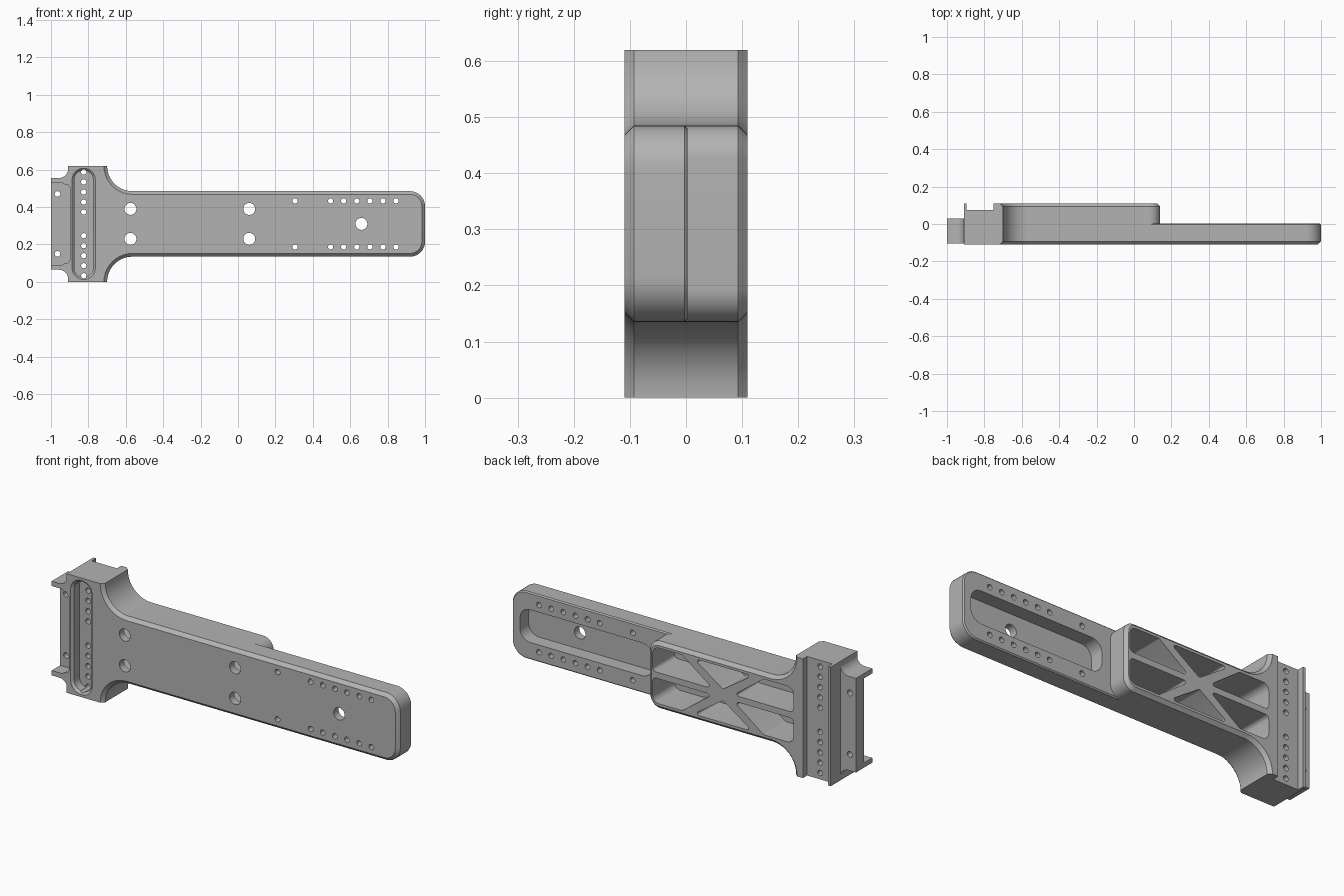
import bpy, bmesh, math
from mathutils import Vector

cube = bpy.data.objects.get("Cube")
if cube:
    bpy.data.objects.remove(cube, do_unlink=True)

MID = 0.31      # height of the symmetry line
FRONT, BACK = -0.11, 0.11

metal = bpy.data.materials.new("satin_grey")
metal.use_nodes = True
grey = (0.45, 0.45, 0.45, 1)
metal.diffuse_color = grey
metal.node_tree.nodes["Principled BSDF"].inputs["Base Color"].default_value = grey


def rounded(corners, steps=10):
    """Outline in x, z from (x, z, radius) corners, each filleted."""
    out = []
    n = len(corners)
    for i, (x, z, r) in enumerate(corners):
        p = Vector((x, z))
        if r == 0:
            out.append(p)
            continue
        a = (Vector(corners[i - 1][:2]) - p).normalized()
        b = (Vector(corners[(i + 1) % n][:2]) - p).normalized()
        half = a.angle(b) / 2
        centre = p + (a + b).normalized() * (r / math.sin(half))
        start = p + a * (r / math.tan(half)) - centre
        end = p + b * (r / math.tan(half)) - centre
        sweep = math.pi - 2 * half
        for k in range(steps + 1):
            t = k / steps
            w0, w1 = math.sin((1 - t) * sweep), math.sin(t * sweep)
            out.append(centre + (start * w0 + end * w1) / math.sin(sweep))
    return out


def inset(points, d):
    """Move a counter-clockwise outline inward by d."""
    out = []
    n = len(points)
    for i, p in enumerate(points):
        e0 = (p - points[i - 1]).normalized()
        e1 = (points[(i + 1) % n] - p).normalized()
        n0, n1 = Vector((-e0.y, e0.x)), Vector((-e1.y, e1.x))
        out.append(p + (n0 + n1) * (d / (1 + n0.dot(n1))))
    return out


def prism(name, outlines, rings):
    """Stack each outline along y; rings are (y, inset) pairs."""
    bm = bmesh.new()
    for outline in outlines:
        area = sum(outline[i - 1].cross(p) for i, p in enumerate(outline))
        pts = outline if area > 0 else outline[::-1]
        loops = [[bm.verts.new((p.x, y, p.y)) for p in (inset(pts, d) if d else pts)]
                 for y, d in rings]
        for low, high in zip(loops, loops[1:]):
            for i in range(len(low)):
                bm.faces.new((low[i - 1], low[i], high[i], high[i - 1]))
        bm.faces.new(loops[0])
        bm.faces.new(loops[-1])
    bmesh.ops.recalc_face_normals(bm, faces=bm.faces)
    mesh = bpy.data.meshes.new(name)
    bm.to_mesh(mesh)
    bm.free()
    obj = bpy.data.objects.new(name, mesh)
    mesh.materials.append(metal)
    bpy.context.collection.objects.link(obj)
    return obj


def rect(x0, x1, z0, z1, r=0):
    return rounded([(x0, z0, r), (x1, z0, r), (x1, z1, r), (x0, z1, r)])


def circle(x, z, r, n=20):
    return [Vector((x + r * math.cos(math.tau * k / n), z + r * math.sin(math.tau * k / n)))
            for k in range(n)]


def mirrored(half):
    """Close a lower half outline with its reflection about the middle."""
    return half + [(x, 2 * MID - z, r) for x, z, r in reversed(half)]


def combine(target, tool, operation):
    mod = target.modifiers.new(operation.lower(), "BOOLEAN")
    mod.operation, mod.object, mod.solver = operation, tool, "EXACT"
    bpy.context.view_layer.objects.active = target
    bpy.ops.object.modifier_apply(modifier=mod.name)
    bpy.data.objects.remove(tool, do_unlink=True)


def arm_outline(end, r):
    return rounded(mirrored([(-0.8, -0.05, 0), (-0.7, -0.05, 0),
                             (-0.7, 0.135, 0.135), (end, 0.135, r)]))


# Arm: long thin front layer and shorter thick back layer
C = 0.017
body = prism("bracket_body", [arm_outline(1, 0.08)],
             [(FRONT, C), (FRONT + C, 0), (-0.003, 0), (0.003, 0.006)])
combine(body, prism("back_layer", [arm_outline(0.14, 0.06)],
                    [(-0.03, 0), (BACK - C, 0), (BACK, C)]), "UNION")
combine(body, prism("height_limit", [rect(-1.2, 1.2, 0, 0.62)],
                    [(-0.3, 0), (0.3, 0)]), "INTERSECT")

# Head block
combine(body, prism("head", [rect(-0.91, -0.717, 0, 0.62)],
                    [(FRONT, 0), (BACK, 0)]), "UNION")

# Side flange with upper and lower lips
flange = prism("flange", [rounded(mirrored([(-0.86, 0.0, 0), (-0.908, 0.0, 0),
                                            (-0.908, 0.065, 0.05), (-1, 0.065, 0)][::-1]))],
               [(-0.105, 0), (0.03, 0)])
recess = rounded(mirrored([(-1.1, 0.09, 0), (-0.94, 0.09, 0), (-0.91, 0.11, 0)]))
combine(flange, prism("flange_recess", [recess], [(-0.2, 0), (-0.035, 0)]), "DIFFERENCE")
combine(body, flange, "UNION")

# Notch in the thin wall between flange and head slot
notch = rounded(mirrored([(-0.95, 0.1, 0), (-0.91, 0.1, 0), (-0.895, 0.12, 0)]))
combine(body, prism("notch", [notch], [(-0.2, 0), (-0.035, 0)]), "DIFFERENCE")

# Front head slot with chamfered rim, and back channel
combine(body, prism("head_slot", [rect(-0.887, -0.763, 0.013, 0.607, 0.06)],
                    [(-0.12, 0), (FRONT, 0), (-0.098, 0.012), (-0.055, 0.012)]), "DIFFERENCE")
combine(body, prism("channel", [rect(-0.895, -0.75, -0.1, 0.8)],
                    [(0.075, 0), (0.2, 0)]), "DIFFERENCE")

# Long pocket in the back of the thin layer
combine(body, prism("long_pocket", [rect(0.19, 0.955, 0.225, 0.395, 0.06)],
                    [(-0.07, 0), (0.1, 0)]), "DIFFERENCE")

# Truss pockets: four end pockets and two triangles
TX = -0.29
pockets = []
for sz in (-1, 1):
    for sx in (-1, 1):
        quad = [(0.405, 0.145, 0.035), (0.235, 0.145, 0.012),
                (0.06, 0.016, 0.01), (0.405, 0.016, 0.02)]
        pockets.append(rounded([(TX + sx * x, MID + sz * z, r) for x, z, r in quad], 6))
    tri = [(-0.17, 0.145, 0.01), (0.17, 0.145, 0.01), (0, 0.03, 0.01)]
    pockets.append(rounded([(TX + x, MID + sz * z, r) for x, z, r in tri], 6))
combine(body, prism("truss_pockets", pockets, [(-0.07, 0), (0.2, 0)]), "DIFFERENCE")

# Drilled holes
holes = [circle(0.66, MID, 0.032)]
for s in (-1, 1):
    holes += [circle(x, MID + s * 0.08, 0.032) for x in (-0.575, 0.06)]
    holes += [circle(x, MID + s * 0.123, 0.014)
              for x in [0.305] + [0.495 + 0.07 * k for k in range(6)]]
    holes += [circle(-0.825, MID + s * (0.063 + 0.0535 * k), 0.014) for k in range(5)]
    holes.append(circle(-0.965, MID + s * 0.16, 0.015))
combine(body, prism("holes", holes, [(-0.3, 0), (0.3, 0)]), "DIFFERENCE")

# Smooth curved walls, keep machined edges sharp
bpy.ops.object.select_all(action="DESELECT")
body.select_set(True)
bpy.context.view_layer.objects.active = body
bpy.ops.object.shade_smooth_by_angle(angle=math.radians(25))
